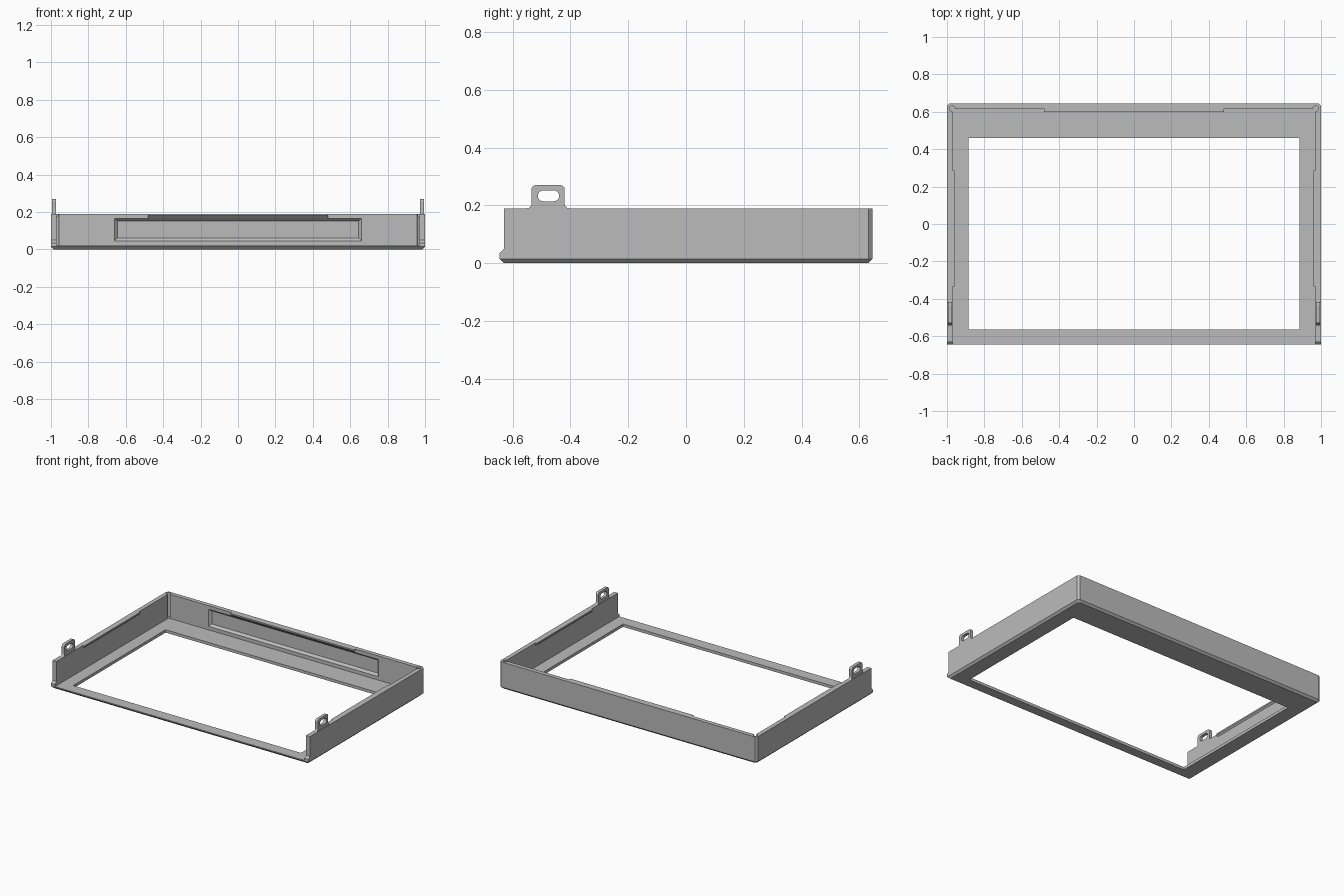
import bpy, bmesh, math
from mathutils import Vector

if "Cube" in bpy.data.objects:
    bpy.data.objects.remove(bpy.data.objects["Cube"])

grey = bpy.data.materials.new("light grey plastic")
grey.use_nodes = True
colour = (0.5, 0.5, 0.5, 1)
grey.diffuse_color = colour
grey.node_tree.nodes["Principled BSDF"].inputs["Base Color"].default_value = colour


def loft(name, loops):
    """Closed solid through a series of matching point loops."""
    bm = bmesh.new()
    rings = [[bm.verts.new(p) for p in loop] for loop in loops]
    n = len(rings[0])
    for a, b in zip(rings, rings[1:]):
        for i in range(n):
            bm.faces.new((a[i], a[(i + 1) % n], b[(i + 1) % n], b[i]))
    bm.faces.new(rings[0])
    bm.faces.new(rings[-1])
    bmesh.ops.recalc_face_normals(bm, faces=bm.faces)
    mesh = bpy.data.meshes.new(name)
    bm.to_mesh(mesh)
    bm.free()
    obj = bpy.data.objects.new(name, mesh)
    bpy.context.collection.objects.link(obj)
    mesh.materials.append(grey)
    return obj


def prism_x(name, profile, x0, x1):
    return loft(name, [[(x, y, z) for y, z in profile] for x in (x0, x1)])


def prism_y(name, profile, y0, y1):
    return loft(name, [[(x, y, z) for x, z in profile] for y in (y0, y1)])


def rect(x0, x1, y0, y1):
    return [(x0, y0), (x1, y0), (x1, y1), (x0, y1)]


def prism_z(name, outline, z0, z1):
    return loft(name, [[(x, y, z) for x, y in outline] for z in (z0, z1)])


def cut(obj, cutter):
    """Subtract the cutter from the part, then discard it."""
    cutter.hide_render = True
    mod = obj.modifiers.new("cut", "BOOLEAN")
    mod.operation = "DIFFERENCE"
    mod.solver = "EXACT"
    mod.object = cutter
    bpy.context.view_layer.objects.active = obj
    bpy.ops.object.modifier_apply(modifier=mod.name)
    bpy.data.objects.remove(cutter)


def arc(cx, cy, r, a0, a1, steps):
    angles = [math.radians(a0 + (a1 - a0) * i / steps) for i in range(steps + 1)]
    return [(cx + r * math.cos(a), cy + r * math.sin(a)) for a in angles]


W, D, H = 1.0, 0.645, 0.19
T, FLOOR, BEVEL = 0.03, 0.02, 0.014


# Tray with bevelled underside and bevelled rear corners
def outline(inset, z):
    w, d, c = W - inset, D - inset, BEVEL
    return [(-w, -d, z), (w, -d, z), (w, d - c, z), (w - c, d, z),
            (-w + c, d, z), (-w, d - c, z)]


frame = loft("bezel_frame", [outline(BEVEL, 0), outline(0, BEVEL), outline(0, H)])
cut(frame, prism_z("cavity_cutter", rect(T - W, W - T, -0.8, D - T), FLOOR, 0.4))
cut(frame, prism_z("opening_cutter", rect(-0.885, 0.885, -0.565, 0.46), -0.1, 0.1))

# Side walls step back above the front edge
cut(frame, prism_x("front_step_cutter",
                   [(-0.655, 0.025), (-0.63, 0.05), (-0.63, 0.3), (-0.7, 0.3), (-0.7, 0.025)],
                   -1.1, 1.1))

# Round relief in both rear inner corners
for side in (-1, 1):
    ring = arc(side * 0.972, 0.617, 0.015, 0, 345, 23)
    cut(frame, prism_z("corner_relief_cutter", ring, FLOOR + 0.001, 0.4))


# Recess with sloping edges in the rear wall
def recess(w, z0, z1, y):
    return [(-w, y, z0), (w, y, z0), (w, y, z1), (-w, y, z1)]


cut(frame, loft("recess_cutter", [recess(0.66, 0.045, 0.165, 0.6),
                                  recess(0.66, 0.045, 0.165, D - T),
                                  recess(0.645, 0.06, 0.152, D - T + 0.015)]))

# Snap lips under the rim
prism_x("rear_lip", [(0.62, 0.166), (0.615, 0.166), (0.6, 0.181), (0.6, H), (0.62, H)],
        -0.48, 0.48)

for side, word in ((1, "left"), (-1, "right")):
    lip = [(0.975, 0.17), (0.97, 0.17), (0.96, 0.18), (0.96, H), (0.975, H)]
    prism_y(word + "_lip", [(side * x, z) for x, z in lip], -0.335, 0.285)

    # Mounting tab with rounded top, flared foot and slot
    y0, y1, top, r = -0.535, -0.42, 0.27, 0.015
    profile = [(y0 - 0.015, 0.18), (y0 - 0.015, H)]
    profile += arc(y0 - 0.015, H + 0.015, 0.015, -90, 0, 4)[1:]
    profile += arc(y0 + r, top - r, r, 180, 90, 5)
    profile += arc(y1 - r, top - r, r, 90, 0, 5)
    profile += arc(y1 + 0.015, H + 0.015, 0.015, 180, 270, 4)
    profile += [(y1 + 0.015, 0.18)]
    tab = prism_x(word + "_mounting_tab", profile, side * 0.974, side * 0.995)
    slot = arc(-0.458, 0.233, 0.019, -90, 90, 10) + arc(-0.494, 0.233, 0.019, 90, 270, 10)
    cut(tab, prism_x("slot_cutter", slot, side * 0.9, side * 1.1))
